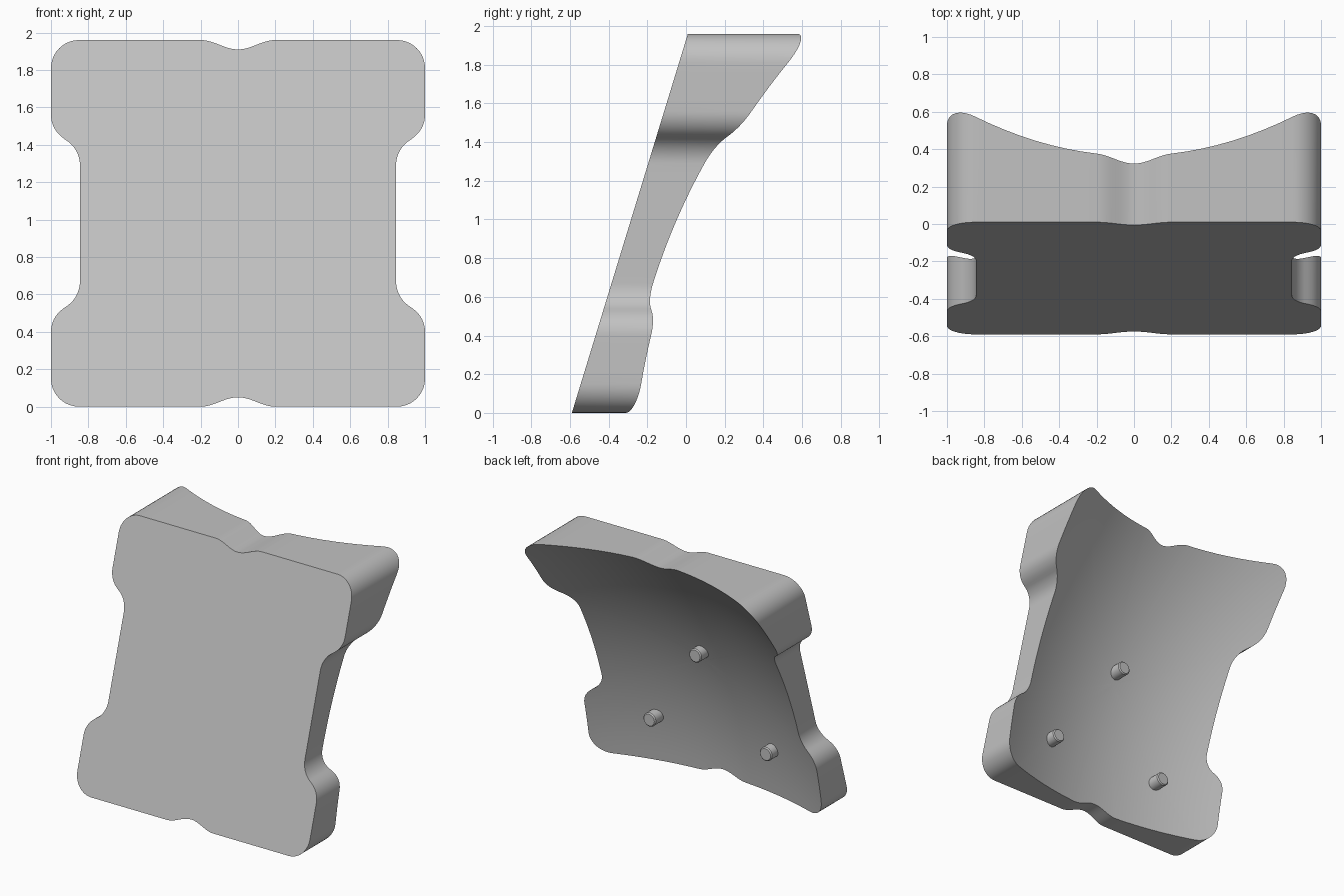
import bpy, bmesh
from math import sin, cos, pi, radians
from mathutils import Matrix

cube = bpy.data.objects.get("Cube")
if cube:
    bpy.data.objects.remove(cube, do_unlink=True)

grey = bpy.data.materials.new("light_grey")
grey.use_nodes = True
colour = (0.54, 0.54, 0.54, 1)
grey.diffuse_color = colour
grey.node_tree.nodes["Principled BSDF"].inputs["Base Color"].default_value = colour

HEIGHT = 1.96
MID = HEIGHT / 2


def front_y(z):
    return -0.59 + 0.306 * z


def back_y(x, z):
    edge = -0.31 + 0.12 * z + 0.12 * z**2 + 0.025 * z**3
    return edge + (0.2 + 0.046 * z) * (x * x - 0.7225)


def arc(cx, cz, r, start, end, n=10):
    angles = [radians(start + (end - start) * i / n) for i in range(n + 1)]
    return [(cx + r * cos(a), cz + r * sin(a)) for a in angles]


def quarter_outline():
    """Upper right quarter, from mid side to top centre, relative to MID."""
    pts = [(0.845, 0.31 * i / 6) for i in range(6)]
    pts += arc(1.005, 0.31, 0.16, 180, 120)            # waist, inner curve
    pts += arc(0.85, 0.58, 0.15, -60, 0)[1:]           # waist, outer curve
    pts += [(1, 0.58 + 0.25 * i / 4) for i in range(1, 4)]
    pts += arc(0.85, 0.83, 0.15, 0, 90)                # rounded corner
    pts += [(0.85 - 0.65 * i / 8, MID) for i in range(1, 8)]
    for i in range(13):                                # centre notch
        x = 0.2 * (1 - i / 12)
        pts.append((x, MID - 0.025 * (1 + cos(pi * x / 0.2))))
    return pts


def finish(bm, name, angle=35):
    bmesh.ops.recalc_face_normals(bm, faces=bm.faces)
    mesh = bpy.data.meshes.new(name)
    bm.to_mesh(mesh)
    bm.free()
    mesh.materials.append(grey)
    ob = bpy.data.objects.new(name, mesh)
    bpy.context.collection.objects.link(ob)
    bpy.ops.object.select_all(action='DESELECT')
    ob.select_set(True)
    bpy.context.view_layer.objects.active = ob
    bpy.ops.object.shade_smooth_by_angle(angle=radians(angle))
    return ob


# Plate: flat sloping front, straight walls, dished back
q = quarter_outline()
half = q + [(-x, z) for x, z in reversed(q[:-1])]
outline = half + [(-x, -z) for x, z in half[1:-1]]
count = len(outline)

bm = bmesh.new()
front = [bm.verts.new((x, front_y(z + MID), z + MID)) for x, z in outline]
bm.faces.new(front)
RINGS = 16
rings = []
for k in range(RINGS):
    t = 1 - k / RINGS
    rings.append([bm.verts.new((x * t, back_y(x * t, z * t + MID), z * t + MID))
                  for x, z in outline])
centre = bm.verts.new((0, back_y(0, MID), MID))
for a, b in zip([front] + rings, rings):
    for i in range(count):
        j = (i + 1) % count
        bm.faces.new((a[i], a[j], b[j], b[i]))
for i in range(count):
    bm.faces.new((rings[-1][i], rings[-1][(i + 1) % count], centre))
finish(bm, "dished_plate")

# Locating pins on the back
for name, x, z in (("upper_pin", 0, 1.06), ("left_pin", 0.5, 0.37),
                   ("right_pin", -0.5, 0.37)):
    bm = bmesh.new()
    base = back_y(x, z)
    bmesh.ops.create_cone(
        bm, cap_ends=True, segments=32, radius1=0.053, radius2=0.053, depth=0.13,
        matrix=Matrix.Translation((x, base + 0.025, z)) @ Matrix.Rotation(pi / 2, 4, 'X'))
    rim = [e for e in bm.edges if all(v.co.y > base for v in e.verts)]
    bmesh.ops.bevel(bm, geom=rim, offset=0.008, segments=1, affect='EDGES')
    finish(bm, name, 30)
